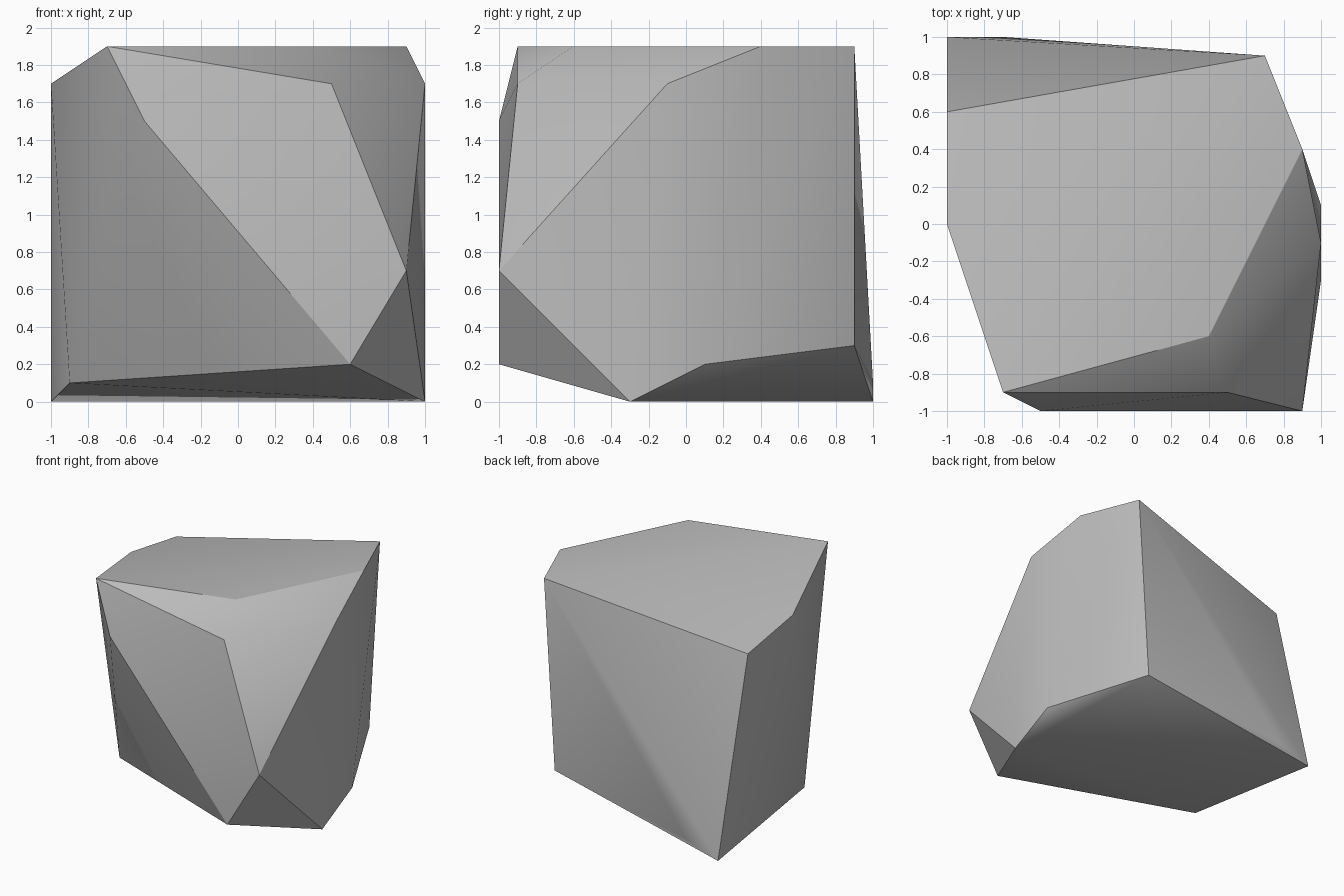
import bpy
import bmesh
from math import radians

default_cube = bpy.data.objects.get("Cube")
if default_cube:
    bpy.data.objects.remove(default_cube, do_unlink=True)


def make_material(name, colour):
    material = bpy.data.materials.new(name)
    material.use_nodes = True
    material.diffuse_color = colour
    material.node_tree.nodes["Principled BSDF"].inputs["Base Color"].default_value = colour
    return material


def make_boulder(name, corners, material):
    """Wrap a faceted convex skin around the given corner points."""
    mesh = bpy.data.meshes.new(name)
    bm = bmesh.new()
    for corner in corners:
        bm.verts.new(corner)
    hull = bmesh.ops.convex_hull(bm, input=bm.verts[:], use_existing_faces=False)
    unused = [v for v in hull["geom_interior"] if isinstance(v, bmesh.types.BMVert)]
    if unused:
        bmesh.ops.delete(bm, geom=unused, context="VERTS")
    bmesh.ops.recalc_face_normals(bm, faces=bm.faces[:])
    bm.to_mesh(mesh)
    bm.free()
    mesh.materials.append(material)
    boulder = bpy.data.objects.new(name, mesh)
    bpy.context.collection.objects.link(boulder)
    return boulder


# Corners of the rock, grouped by region
top_corners = [(-.7, -.9, 1.9), (.4, -.6, 1.9), (.9, .4, 1.9), (.7, .9, 1.9),
               (-1, .6, 1.6), (-1, 0, 1.7)]
front_corners = [(.5, -.9, 1.7), (-.5, -1, 1.5), (.9, -1, .7), (.6, -1, .2)]
side_corners = [(1, -.1, 1.7), (1, .1, .2), (.6, .9, .3)]
base_corners = [(1, -.3, 0), (-.9, -.3, .1), (-1, 1, 0), (-.7, 1, .1)]

# Rock body, smooth over shallow creases and crisp on the steep ones
stone = make_material("grey stone", (.5, .5, .5, 1))
rock = make_boulder("rock", top_corners + front_corners + side_corners + base_corners, stone)
bpy.ops.object.select_all(action="DESELECT")
rock.select_set(True)
bpy.context.view_layer.objects.active = rock
bpy.ops.object.shade_smooth_by_angle(angle=radians(30))
